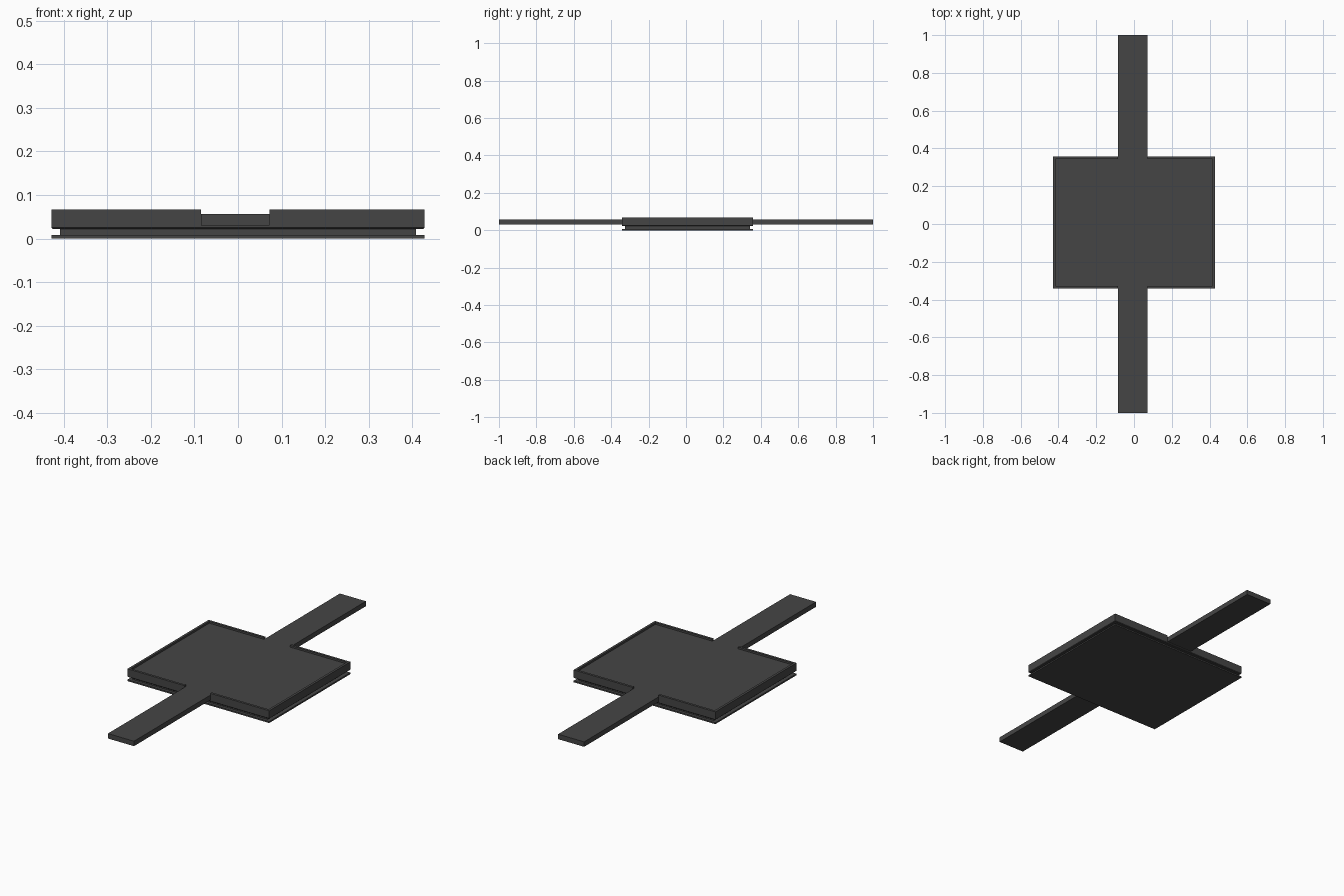
import bpy, bmesh

if "Cube" in bpy.data.objects:
    bpy.data.objects.remove(bpy.data.objects["Cube"])

mat = bpy.data.materials.new("charcoal")
mat.diffuse_color = (0.06, 0.06, 0.06, 1)
mat.use_nodes = True
mat.node_tree.nodes["Principled BSDF"].inputs["Base Color"].default_value = mat.diffuse_color

# main dimensions
X, Y0, Y1 = 0.428, -0.342, 0.358      # case outline
SX0, SX1 = -0.085, 0.072              # strap sides
RIM = 0.013
FLOOR, TOP = 0.057, 0.067


def prism(name, outline, z0, z1, chamfer=0.0):
    """Extrude a counter-clockwise outline from z0 to z1, optionally chamfering its lower rim."""
    bm = bmesh.new()
    face = bm.faces.new([bm.verts.new((x, y, z0)) for x, y in outline])
    res = bmesh.ops.extrude_face_region(bm, geom=[face])
    for v in res["geom"]:
        if isinstance(v, bmesh.types.BMVert):
            v.co.z = z1
    bmesh.ops.recalc_face_normals(bm, faces=bm.faces)
    if chamfer:
        low = [e for e in bm.edges if all(abs(v.co.z - z0) < 1e-6 for v in e.verts)]
        bmesh.ops.bevel(bm, geom=low, offset=chamfer, segments=1, affect='EDGES')
    me = bpy.data.meshes.new(name)
    bm.to_mesh(me)
    bm.free()
    me.materials.append(mat)
    ob = bpy.data.objects.new(name, me)
    bpy.context.collection.objects.link(ob)
    return ob


def rect(x0, x1, y0, y1):
    return [(x0, y0), (x1, y0), (x1, y1), (x0, y1)]


# stacked case: back plate, recessed middle, tray
prism("back_plate", rect(-X, X, Y0, Y1), 0, 0.008)
prism("recessed_core", rect(-X + 0.02, X - 0.02, Y0 + 0.016, Y1 - 0.016), 0.008, 0.022)
prism("tray", rect(-X, X, Y0, Y1), 0.022, FLOOR, 0.003)

# raised rim, one C-shaped half on each side of the strap gap
for name, s, gap in (("rim_left", -1, SX0), ("rim_right", 1, SX1)):
    a, b = s * X, s * (X - RIM)
    prism(name, [(gap, Y0), (a, Y0), (a, Y1), (gap, Y1), (gap, Y1 - RIM),
                 (b, Y1 - RIM), (b, Y0 + RIM), (gap, Y0 + RIM)], FLOOR, TOP)

# straps, flush with the tray floor
prism("front_strap", rect(SX0, SX1, -1, Y0), 0.030, FLOOR)
prism("back_strap", rect(SX0, SX1, Y1, 1), 0.030, FLOOR)
